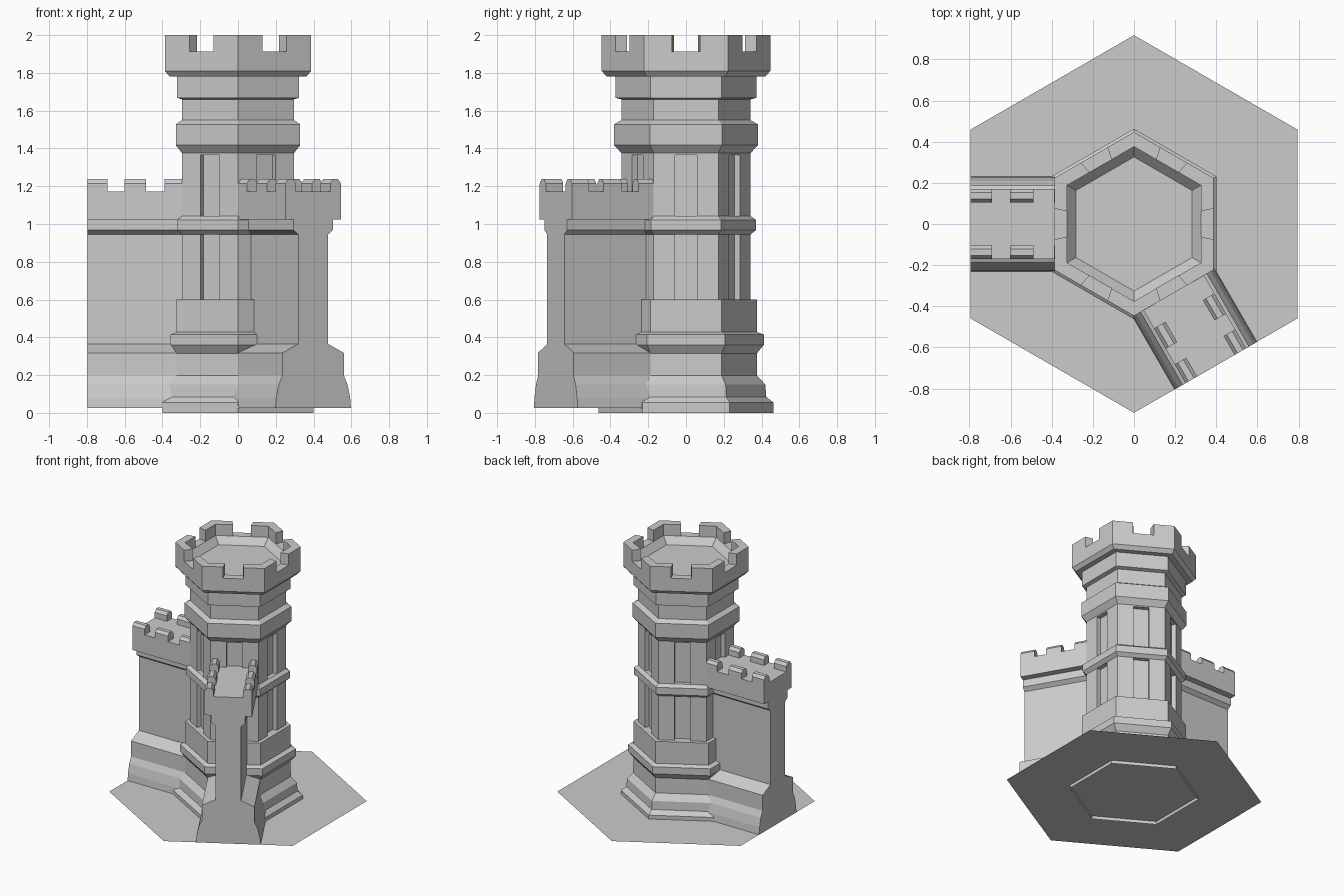
import bpy, bmesh
from math import sin, cos, pi
from mathutils import Vector, Matrix

if "Cube" in bpy.data.objects:
    bpy.data.objects.remove(bpy.data.objects["Cube"])


def finish(name, bm, matrix=None):
    bmesh.ops.recalc_face_normals(bm, faces=bm.faces)
    mesh = bpy.data.meshes.new(name)
    bm.to_mesh(mesh)
    bm.free()
    ob = bpy.data.objects.new(name, mesh)
    bpy.context.collection.objects.link(ob)
    if matrix:
        ob.matrix_world = matrix
    return ob


def corner(r, k):
    a = pi / 2 + k * pi / 3
    return Vector((r * cos(a), r * sin(a), 0))


def loft(name, rings, cap_start=False, cap_end=False, matrix=None):
    bm = bmesh.new()
    loops = [[bm.verts.new(p) for p in ring] for ring in rings]
    for a, b in zip(loops, loops[1:]):
        for i in range(len(a)):
            j = (i + 1) % len(a)
            bm.faces.new((a[i], a[j], b[j], b[i]))
    if cap_start:
        bm.faces.new(loops[0])
    if cap_end:
        bm.faces.new(loops[-1])
    return finish(name, bm, matrix)


def hex_lathe(name, profile, cap_start=True, cap_end=True):
    rings = [[corner(r, k) + Vector((0, 0, z)) for k in range(6)] for r, z in profile]
    return loft(name, rings, cap_start, cap_end)


def panelled_shaft(name, r, z0, z1, depth):
    # hexagonal shaft with a recess in the middle third of every side
    pts = []
    for k in range(6):
        a, b = corner(r, k), corner(r, k + 1)
        inward = -(a + b).normalized() * depth
        p, q = a.lerp(b, 1 / 3), a.lerp(b, 2 / 3)
        pts += [a, p, p + inward, q + inward, q]
    loft(name, [[p + Vector((0, 0, z)) for p in pts] for z in (z0, z1)])


# ground plate
bm = bmesh.new()
bm.faces.new([bm.verts.new(corner(0.918, k) + Vector((0, 0, 0.025))) for k in range(6)])
finish("ground_plate", bm)

# tower, bottom to top
hex_lathe("tower_base", [
    (0.463, 0), (0.463, 0.055), (0.425, 0.085), (0.42, 0.15), (0.377, 0.197),
    (0.375, 0.315), (0.412, 0.36), (0.412, 0.415), (0.375, 0.428), (0.375, 0.6)],
    cap_start=False)
panelled_shaft("lower_shaft", 0.342, 0.6, 0.945, 0.032)
hex_lathe("tower_belt", [
    (0.342, 0.945), (0.371, 0.968), (0.371, 1.022), (0.342, 1.042)])
panelled_shaft("upper_shaft", 0.342, 1.042, 1.365, 0.032)
hex_lathe("tower_crown", [
    (0.342, 1.365), (0.342, 1.375), (0.38, 1.417), (0.38, 1.528), (0.342, 1.55),
    (0.342, 1.66), (0.374, 1.668), (0.374, 1.782), (0.42, 1.782), (0.447, 1.81),
    (0.447, 1.912), (0.376, 1.912), (0.326, 1.86)])

# tower merlons wrap each corner and leave the middle third of each side open
OUT, INN = 0.447, 0.376
for k in range(6):
    def bend(r):
        c = corner(r, k)
        return [c.lerp(corner(r, k - 1), 1 / 3), c, c.lerp(corner(r, k + 1), 1 / 3)]
    outline = bend(OUT) + bend(INN)[::-1]
    loft("tower_merlon", [[p + Vector((0, 0, z)) for p in outline] for z in (1.912, 2.0)],
         cap_end=True)

# curtain walls: half section (half width, z), mirrored and extruded along local x
HALF = [(0.231, 0.025), (0.226, 0.08), (0.21, 0.15), (0.188, 0.197), (0.187, 0.318),
        (0.091, 0.365), (0.091, 0.945), (0.121, 0.968), (0.121, 1.025),
        (0.17, 1.025), (0.17, 1.172)]
SECTION = HALF + [(-y, z) for y, z in reversed(HALF)]
MERLON = [(0.105, 1.172), (0.105, 1.215), (0.122, 1.237), (0.153, 1.237),
          (0.17, 1.215), (0.17, 1.172)]
END = 0.796

for side, angle in (("left", pi), ("right", -pi / 3)):
    turn = Matrix.Rotation(angle, 4, 'Z')
    loft(side + "_wall", [[(x, y, z) for y, z in SECTION] for x in (0.27, END)],
         cap_end=True, matrix=turn)
    for s in (1, -1):
        for x0, x1 in ((0.28, 0.388), (0.488, 0.602), (0.69, END)):
            loft(side + "_wall_merlon", [[(x, s * y, z) for y, z in MERLON] for x in (x0, x1)],
                 True, True, turn)
